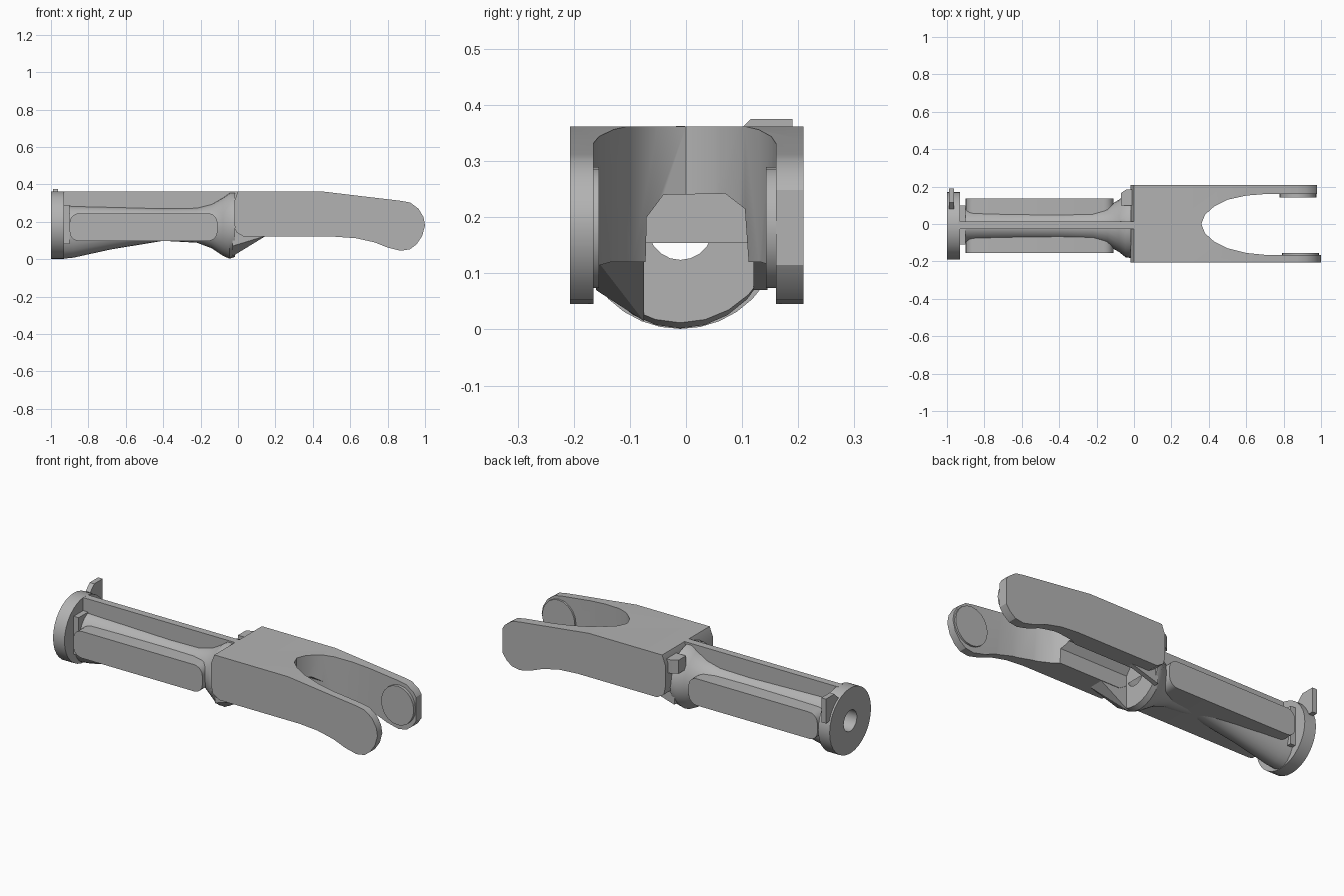
import bpy, bmesh, math
from mathutils import Vector

if "Cube" in bpy.data.objects:
    bpy.data.objects.remove(bpy.data.objects["Cube"])

grey = bpy.data.materials.new("plain_grey")
grey.use_nodes = True
grey.diffuse_color = (0.45, 0.45, 0.45, 1)
grey.node_tree.nodes["Principled BSDF"].inputs["Base Color"].default_value = (0.45, 0.45, 0.45, 1)
YC, ZC = -0.01, 0.182   # axis of the bore


def finish(name, bm):
    bmesh.ops.recalc_face_normals(bm, faces=bm.faces)
    mesh = bpy.data.meshes.new(name)
    bm.to_mesh(mesh)
    bm.free()
    mesh.materials.append(grey)
    ob = bpy.data.objects.new(name, mesh)
    bpy.context.collection.objects.link(ob)
    return ob


def prism(name, points, axis, lo, hi):
    """Extrude a 2D outline along x, y or z."""
    bm = bmesh.new()
    rings = []
    for d in (lo, hi):
        ring = []
        for a, b in points:
            co = {"x": (d, a, b), "y": (a, d, b), "z": (a, b, d)}[axis]
            ring.append(bm.verts.new(co))
        rings.append(ring)
        bm.faces.new(ring)
    n = len(points)
    for i in range(n):
        j = (i + 1) % n
        bm.faces.new((rings[0][i], rings[0][j], rings[1][j], rings[1][i]))
    return finish(name, bm)


def arc(cx, cy, rx, ry, a0, a1, n):
    return [(cx + rx * math.cos(math.radians(a0 + (a1 - a0) * i / n)),
             cy + ry * math.sin(math.radians(a0 + (a1 - a0) * i / n))) for i in range(n + 1)]


def circle(r, n):
    return arc(YC, ZC, r, r, 0, 360, n)[:-1]


def rounded(x0, x1, z0, z1, r):
    return (arc(x1 - r, z1 - r, r, r, 90, 0, 5) + arc(x1 - r, z0 + r, r, r, 0, -90, 5)
            + arc(x0 + r, z0 + r, r, r, -90, -180, 5) + arc(x0 + r, z1 - r, r, r, 180, 90, 5))


def activate(ob):
    bpy.ops.object.select_all(action="DESELECT")
    ob.select_set(True)
    bpy.context.view_layer.objects.active = ob


def cut(ob, cutter):
    mod = ob.modifiers.new("cut", "BOOLEAN")
    mod.operation, mod.solver, mod.object = "DIFFERENCE", "EXACT", cutter
    activate(ob)
    bpy.ops.object.modifier_apply(modifier=mod.name)
    bpy.data.objects.remove(cutter)


def smooth(ob, angle=35):
    activate(ob)
    bpy.ops.object.shade_smooth_by_angle(angle=math.radians(angle))


def bore(ob):
    cut(ob, prism("bore_cutter", circle(0.058, 20), "x", -1.1, 0.05))
    smooth(ob)


# End flange with its raised rim tab
bore(prism("end_flange", circle(0.181, 32), "x", -1.0, -0.93))
prism("flange_tab", [(0.08, 0.34), (0.115, 0.375), (0.19, 0.375), (0.19, 0.24), (0.14, 0.24)],
      "x", -0.99, -0.962)
bore(prism("flange_collar", [(-0.11, 0.08), (0.1, 0.08), (0.1, 0.29), (-0.11, 0.29)], "x", -0.94, -0.9))

# Handle core: lofted ovals that flare into the neck (x, half width, bottom, top)
stations = [(-0.94, 0.10, 0.002, 0.29), (-0.88, 0.095, 0.008, 0.285), (-0.68, 0.085, 0.052, 0.28),
            (-0.4, 0.08, 0.098, 0.272), (-0.22, 0.085, 0.088, 0.275), (-0.14, 0.105, 0.058, 0.295),
            (-0.08, 0.14, 0.018, 0.33), (-0.045, 0.168, 0.002, 0.355), (-0.015, 0.172, 0.012, 0.355)]
bm = bmesh.new()
rings = []
for x, w, z0, z1 in stations:
    outline = arc(YC, (z0 + z1) / 2, w, (z1 - z0) / 2, 0, 360, 24)[:-1]
    rings.append([bm.verts.new((x, y, z)) for y, z in outline])
for r0, r1 in zip(rings, rings[1:]):
    for i in range(24):
        j = (i + 1) % 24
        bm.faces.new((r0[i], r0[j], r1[j], r1[i]))
bm.faces.new(rings[0])
bm.faces.new(rings[-1])
bore(finish("handle_core", bm))

# Side panels of the handle and the ridge on top
bore(prism("handle_panels", rounded(-0.9, -0.11, 0.097, 0.245, 0.05), "y", -0.155, 0.135))
prism("top_ridge", [(-0.94, 0.26), (-0.94, 0.362), (0, 0.362), (0, 0.26)], "y", -0.027, 0.013)

# Small lug on the neck
prism("neck_lug", [(-0.07, 0.1), (-0.07, 0.165), (-0.04, 0.185), (0.0, 0.185), (0.0, 0.1)],
      "z", 0.26, 0.335)

# Forked head: side outline, then the open slot and the hollow underneath
top = [(-0.02, 0.19), (-0.02, 0.31), (0.0, 0.362), (0.45, 0.362), (0.65, 0.338), (0.87, 0.312)]
tip = [(0.92, 0.303), (0.965, 0.27), (0.992, 0.225), (1.0, 0.18), (0.985, 0.125),
       (0.955, 0.08), (0.92, 0.053), (0.87, 0.045)]
under = [(0.8, 0.062), (0.73, 0.09), (0.63, 0.112), (0.52, 0.12), (0.03, 0.12), (-0.01, 0.145)]
head = prism("forked_head", top + tip + under, "y", -0.207, 0.209)
slot = [(1.2, -0.165), (0.7, -0.165), (0.6, -0.155), (0.5, -0.13), (0.43, -0.095), (0.38, -0.05),
        (0.36, 0.0), (0.38, 0.05), (0.43, 0.095), (0.5, 0.13), (0.6, 0.152), (0.7, 0.16), (1.2, 0.16)]
cut(head, prism("slot_cutter", slot, "z", -0.1, 0.6))
hollow = [(-0.075, 0.0), (-0.07, 0.2), (-0.04, 0.24), (0.07, 0.242), (0.105, 0.215), (0.12, 0.0)]
cut(head, prism("hollow_cutter", hollow, "x", -0.012, 0.7))
cut(head, prism("tip_cutter", [(0.978, 0.0), (1.2, 0.0), (1.2, 0.4), (0.978, 0.4)], "y", 0.1, 0.3))
smooth(head, 28)

# Round pads on the inner faces of the fork tips
for side, x, y0, y1 in (("left", 0.877, 0.143, 0.18), ("right", 0.89, -0.18, -0.155)):
    pad = prism(side + "_tip_pad", arc(x, 0.182, 0.1, 0.108, 0, 360, 20)[:-1], "y", y0, y1)
    smooth(pad)

# Gussets between the neck plate and the walls of the head
for side, outer, inner in (("right", -0.16, -0.075), ("left", 0.145, 0.12)):
    bm = bmesh.new()
    low = 0.015 if side == "right" else 0.07
    for co in ((-0.03, outer, 0.07), (-0.03, inner, low), (0.15, outer, 0.125), (0.15, inner, 0.125),
               (-0.03, outer, 0.16), (-0.03, inner, 0.16), (0.15, outer, 0.15), (0.15, inner, 0.15)):
        bm.verts.new(Vector(co))
    bmesh.ops.convex_hull(bm, input=bm.verts)
    finish(side + "_gusset", bm)
